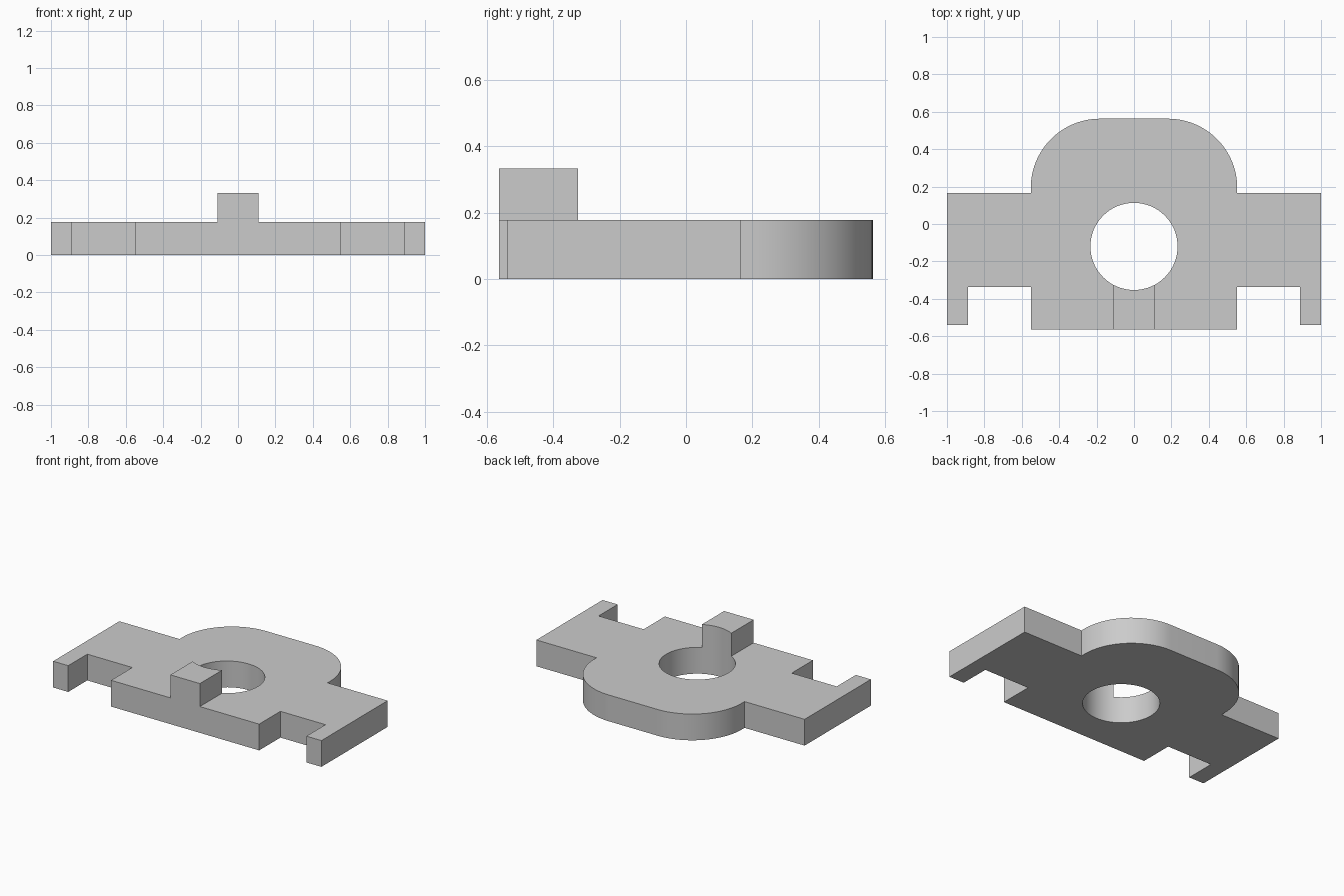
import bpy
import bmesh
from math import cos, sin, pi

default = bpy.data.objects.get("Cube")
if default:
    bpy.data.objects.remove(default, do_unlink=True)

PLATE_TOP, BLOCK_TOP = 0.177, 0.332
FRONT, BACK = -0.563, 0.563
BODY_X, CORNER_R = 0.552, 0.37

grey = bpy.data.materials.new("plain grey")
grey.use_nodes = True
colour = (0.6, 0.6, 0.6, 1)
grey.diffuse_color = colour
grey.node_tree.nodes["Principled BSDF"].inputs["Base Color"].default_value = colour


def prism(name, outline, z0, z1):
    """Extrude a counter-clockwise outline from z0 to z1."""
    bm = bmesh.new()
    base = bm.faces.new([bm.verts.new((x, y, z0)) for x, y in outline])
    top = bmesh.ops.extrude_face_region(bm, geom=[base], use_keep_orig=True)["geom"]
    bmesh.ops.translate(bm, vec=(0, 0, z1 - z0),
                        verts=[v for v in top if isinstance(v, bmesh.types.BMVert)])
    bmesh.ops.recalc_face_normals(bm, faces=bm.faces)
    mesh = bpy.data.meshes.new(name)
    bm.to_mesh(mesh)
    bm.free()
    mesh.materials.append(grey)
    obj = bpy.data.objects.new(name, mesh)
    bpy.context.collection.objects.link(obj)
    return obj


def arc(cx, cy, r, start, end, steps):
    angles = [start + (end - start) * i / steps for i in range(steps + 1)]
    return [(cx + r * cos(a), cy + r * sin(a)) for a in angles]


# Base plate: right half of the outline, front to back, then mirrored
half = [(BODY_X, FRONT), (BODY_X, -0.337), (0.888, -0.337), (0.888, -0.54),
        (1, -0.54), (1, 0.165), (BODY_X, 0.165)]
half += arc(BODY_X - CORNER_R, BACK - CORNER_R, CORNER_R, 0, pi / 2, 24)
base_plate = prism("base_plate", half + [(-x, y) for x, y in reversed(half)], 0, PLATE_TOP)

# Raised block at the front, running back into the bore
block = [(-0.11, FRONT), (0.11, FRONT), (0.11, -0.2), (-0.11, -0.2)]
raised_block = prism("raised_block", block, PLATE_TOP, BLOCK_TOP)

# Round bore cut through both parts
bore = prism("bore_cutter", arc(0, -0.12, 0.233, 0, 2 * pi, 64)[:-1], -0.1, 0.5)
for part in (base_plate, raised_block):
    cut = part.modifiers.new("bore", "BOOLEAN")
    cut.operation = "DIFFERENCE"
    cut.solver = "EXACT"
    cut.object = bore
    bpy.ops.object.select_all(action="DESELECT")
    part.select_set(True)
    bpy.context.view_layer.objects.active = part
    bpy.ops.object.modifier_apply(modifier=cut.name)
    bpy.ops.object.shade_smooth_by_angle(angle=pi / 6)
bpy.data.objects.remove(bore, do_unlink=True)
